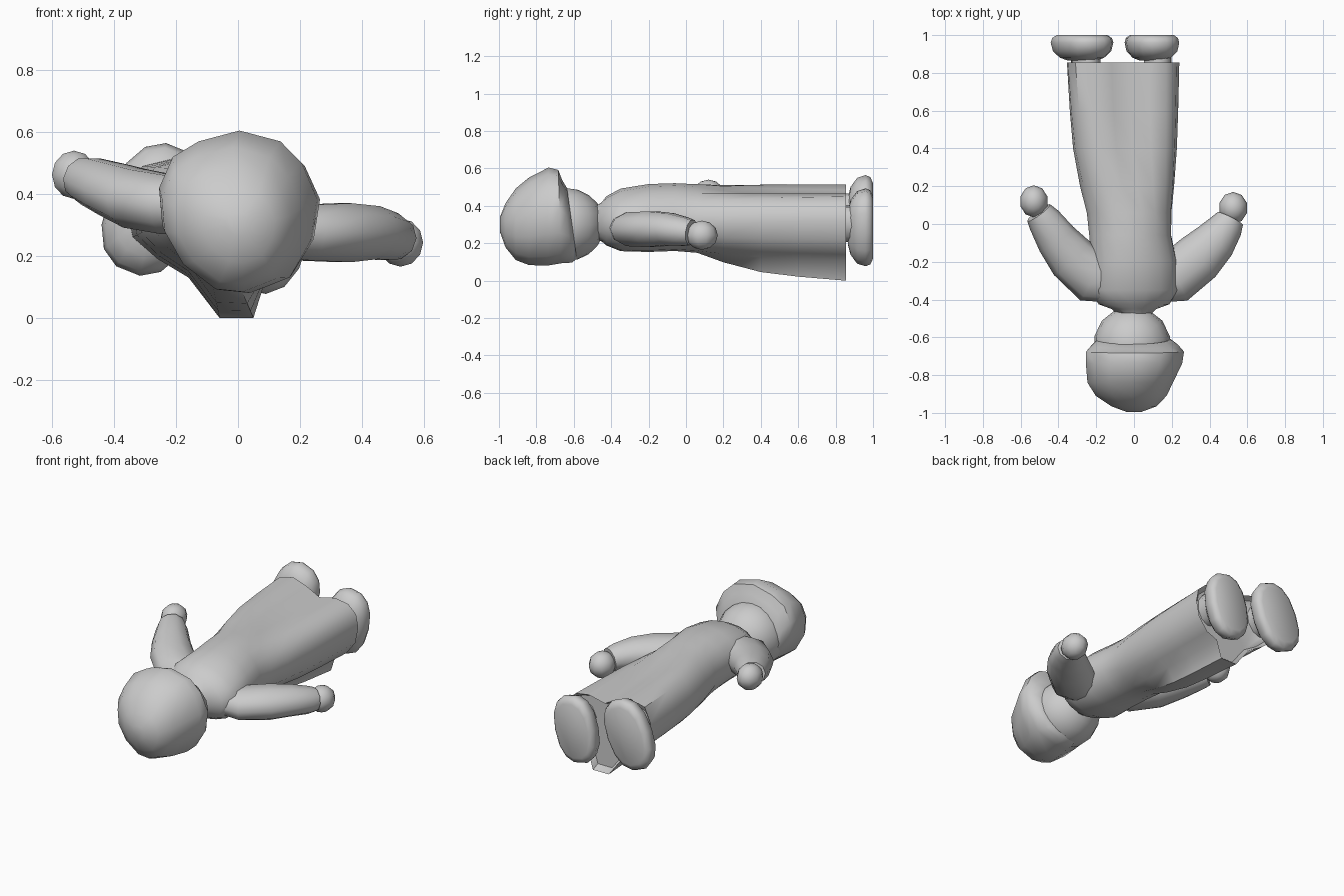
import bpy, bmesh, math
from mathutils import Vector

if "Cube" in bpy.data.objects:
    bpy.data.objects.remove(bpy.data.objects["Cube"])


def loft(name, rings, smooth=50):
    """Skin a list of equal-length point rings and cap both ends."""
    bm = bmesh.new()
    vs = [[bm.verts.new(p) for p in r] for r in rings]
    n = len(rings[0])
    for a, b in zip(vs, vs[1:]):
        for i in range(n):
            j = (i + 1) % n
            bm.faces.new((a[i], a[j], b[j], b[i]))
    bm.faces.new(vs[0])
    bm.faces.new(vs[-1])
    bmesh.ops.recalc_face_normals(bm, faces=bm.faces)
    me = bpy.data.meshes.new(name)
    bm.to_mesh(me)
    bm.free()
    ob = bpy.data.objects.new(name, me)
    bpy.context.collection.objects.link(ob)
    bpy.ops.object.select_all(action='DESELECT')
    ob.select_set(True)
    bpy.context.view_layer.objects.active = ob
    bpy.ops.object.shade_smooth_by_angle(angle=math.radians(smooth))
    return ob


def ellipse(y, cx, cz, hx, hz, n, tilt=0, power=1):
    """(Super)ellipse in the xz plane, turned by tilt degrees."""
    t = math.radians(tilt)
    pts = []
    for i in range(n):
        a = 2 * math.pi * i / n
        c, s = math.cos(a), math.sin(a)
        u = hx * math.copysign(abs(c) ** power, c)
        v = hz * math.copysign(abs(s) ** power, s)
        pts.append((cx + u * math.cos(t) - v * math.sin(t), y,
                    cz + u * math.sin(t) + v * math.cos(t)))
    return pts


def tube(name, path, n=10):
    """Round tube through (x, y, z, width radius, height radius) stations."""
    c = [Vector(p[:3]) for p in path]
    rings = []
    for k, p in enumerate(path):
        d = (c[min(k + 1, len(c) - 1)] - c[max(k - 1, 0)]).normalized()
        u = d.cross(Vector((0, 0, 1))).normalized()
        w = u.cross(d)
        rings.append([c[k] + p[3] * u * math.cos(2 * math.pi * i / n) +
                      p[4] * w * math.sin(2 * math.pi * i / n) for i in range(n)])
    return loft(name, rings)


def ball(name, loc, scale, seg=12, rings=8):
    bpy.ops.mesh.primitive_uv_sphere_add(segments=seg, ring_count=rings, radius=1, location=loc)
    ob = bpy.context.object
    ob.name = name
    ob.scale = scale
    bpy.ops.object.transform_apply(location=False, rotation=False, scale=True)
    bpy.ops.object.shade_smooth()
    return ob


# Body: tilted oval torso blending into an uneven robe hem with a trailing panel
TILT = -10
HEM = [(.24, .32), (.225, .40), (.17, .45), (.08, .465), (-.03, .44), (-.12, .485),
       (-.21, .515), (-.31, .49), (-.35, .40), (-.355, .33), (-.34, .26), (-.26, .19),
       (-.16, .13), (-.06, 0), (.05, 0), (.085, .11), (.16, .14), (.22, .22)]
torso = [(-.48, 0, .31, .09, .09), (-.45, 0, .315, .12, .105), (-.425, 0, .32, .19, .13),
         (-.35, 0, .325, .24, .165), (-.2, 0, .335, .23, .18), (-.06, -.02, .34, .22, .18)]
rings = [ellipse(*r, 18, TILT) for r in torso]
waist = ellipse(0, -.025, .335, .225, .18, 18, TILT)
for y, t in [(.06, .03), (.2, .36), (.4, .7), (.6, .86), (.855, 1)]:
    rings.append([(w[0] + (h[0] - w[0]) * t, y, w[2] + (h[1] - w[2]) * t)
                  for w, h in zip(waist, HEM)])
# hem folds in to an underside
rings.append([(-.05 + (h[0] + .05) * .9, .82, .28 + (h[1] - .28) * .9) for h in HEM])
loft("robe", rings)

# Arms with sleeves, and mitten hands
tube("left_sleeve", [(-.08, -.31, .36, .11, .08), (-.22, -.28, .365, .14, .10),
                     (-.33, -.18, .385, .13, .10), (-.41, -.08, .415, .11, .09),
                     (-.475, .02, .44, .09, .08), (-.505, .06, .45, .075, .07)])
tube("right_sleeve", [(.08, -.31, .28, .11, .08), (.22, -.28, .275, .14, .095),
                      (.34, -.18, .275, .135, .10), (.43, -.09, .275, .115, .09),
                      (.49, -.01, .262, .09, .08), (.51, .03, .257, .075, .07)])
ball("left_hand", (-.53, .12, .462), (.075, .085, .078), 10, 6)
ball("right_hand", (.525, .085, .243), (.077, .085, .078), 10, 6)

# Feet: flat-soled rounded shoes with ankles
for side, cx, cz, hx, hz, tilt, ax in [("left", -.275, .35, .145, .215, -22, -.255),
                                       ("right", .095, .285, .135, .205, -12, .125)]:
    loft(side + "_shoe", [ellipse(y, cx, cz, hx * s, hz * s, 14, tilt, .85) for y, s in
                          [(.865, .45), (.88, .72), (.915, .95), (.96, 1.02), (.985, .97),
                           (1, .82)]])
    loft(side + "_ankle", [ellipse(y, ax, cz + .02, .075, .1, 10, tilt) for y in (.8, .89)])

# Head and the hair cap covering its crown
ball("head", (-.01, -.64, .30), (.205, .205, .195), 14, 10)
CROWN = [(.27, .385), (.22, .5), (.15, .57), (.015, .605), (-.12, .57), (-.205, .52),
         (-.25, .42), (-.24, .3), (-.17, .18), (-.05, .09), (.05, .08), (.18, .13), (.25, .25)]


def crown_ring(y, cx, cz, sx, sz, slant=0):
    """Scaled crown outline, leaning along y with height."""
    return [(cx + (x - .01) * sx, y + slant * (z - .34), cz + (z - .34) * sz) for x, z in CROWN]


loft("hair", [crown_ring(-.995, 0, .30, .15, .15), crown_ring(-.965, 0, .295, .46, .45),
              crown_ring(-.91, -.015, .30, .72, .73), crown_ring(-.84, -.02, .315, .87, .89),
              crown_ring(-.74, 0, .34, .98, 1, .02), crown_ring(-.675, .005, .34, 1, .95, -.03),
              crown_ring(-.635, .005, .315, .88, .84, -.1), crown_ring(-.61, 0, .305, .76, .72, -.1)])
